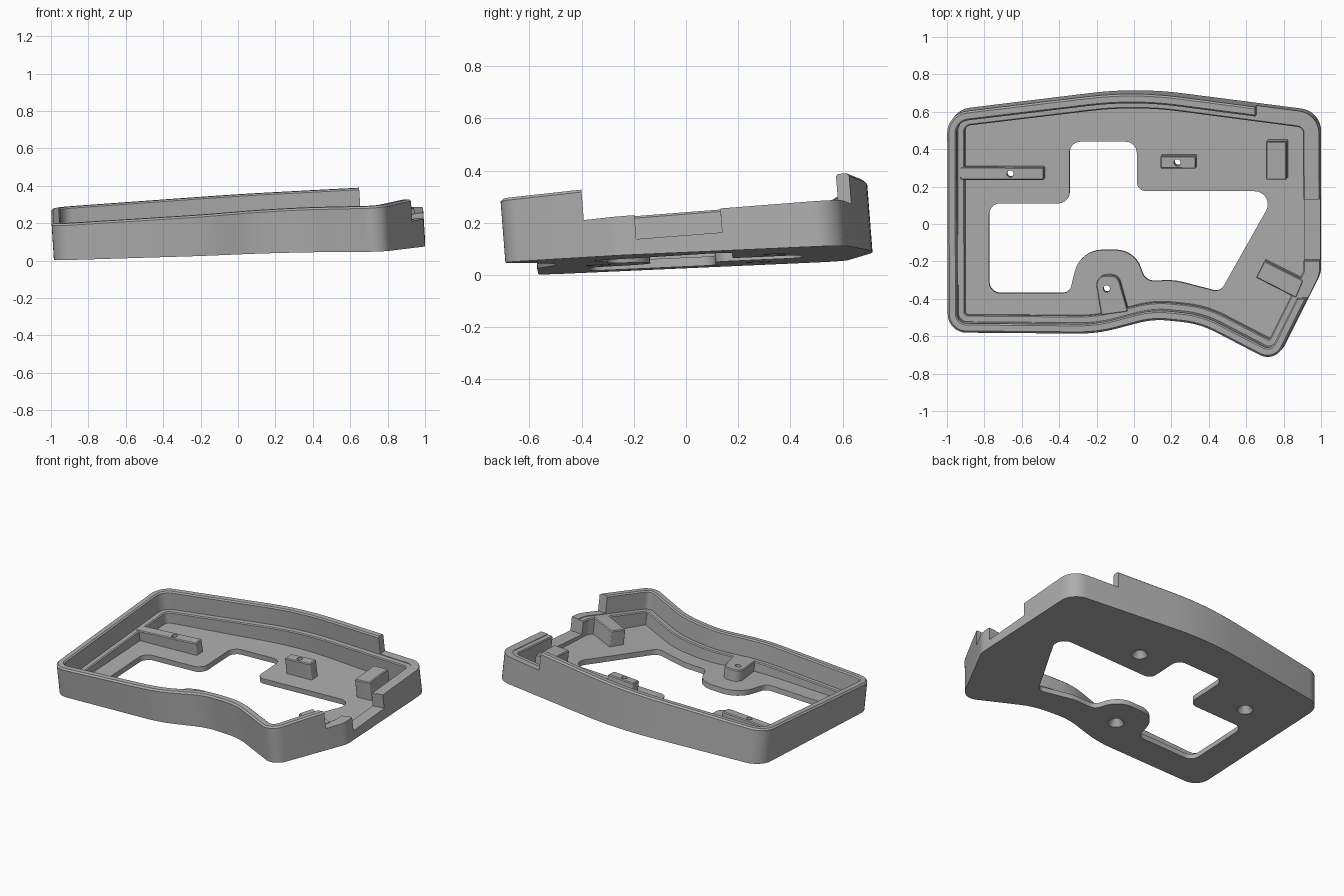
import bpy, bmesh, math
from mathutils import Vector, Matrix

if "Cube" in bpy.data.objects:
    bpy.data.objects.remove(bpy.data.objects["Cube"])

grey = bpy.data.materials.new("mid grey plastic")
grey.use_nodes = True
grey.diffuse_color = (0.42, 0.42, 0.42, 1)
grey.node_tree.nodes["Principled BSDF"].inputs["Base Color"].default_value = (0.42, 0.42, 0.42, 1)

# Everything is modelled in the frame of the rim plane, then tilted
NORMAL = Vector((-0.063, -0.078, 1)).normalized()
TILT = Matrix.Translation((0, 0, 0.301)) @ Vector((0, 0, 1)).rotation_difference(NORMAL).to_matrix().to_4x4()
LEDGE = -0.122
FLOOR = 0.035


def underside(x, y):
    return -(0.2448 + 0.032 * x + 0.033 * y)


def above_base(offset):
    return lambda x, y: underside(x, y) + offset


def outline(corners, inset=0.0, steps=8):
    """Rounded counter-clockwise polygon from (x, y, radius), moved inwards."""
    pts = [Vector(c[:2]) for c in corners]
    n = len(pts)
    moved, radii = [], []
    for i, q in enumerate(pts):
        d1 = (q - pts[i - 1]).normalized()
        d2 = (pts[(i + 1) % n] - q).normalized()
        n1, n2 = Vector((-d1.y, d1.x)), Vector((-d2.y, d2.x))
        moved.append(q + (n1 + n2) * inset / (1 + n1.dot(n2)))
        convex = d1.cross(d2) > 0
        radii.append(max(corners[i][2] + (-inset if convex else inset), 0.004))
    loop = []
    for i, q in enumerate(moved):
        a = (moved[i - 1] - q).normalized()
        b = (moved[(i + 1) % n] - q).normalized()
        half = a.angle(b) / 2
        r = radii[i]
        centre = q + (a + b).normalized() * r / math.sin(half)
        s = q + a * r / math.tan(half) - centre
        e = q + b * r / math.tan(half) - centre
        start = math.atan2(s.y, s.x)
        sweep = math.atan2(s.cross(e), s.dot(e))
        for k in range(steps + 1):
            t = start + sweep * k / steps
            loop.append((centre.x + r * math.cos(t), centre.y + r * math.sin(t)))
    return loop


def loft(name, rings):
    """Closed solid through rings of (loop, height or height rule)."""
    bm = bmesh.new()
    rows = []
    for loop, z in rings:
        rows.append([bm.verts.new((x, y, z(x, y) if callable(z) else z)) for x, y in loop])
    n = len(rows[0])
    for low, high in zip(rows, rows[1:]):
        for i in range(n):
            j = (i + 1) % n
            bm.faces.new((low[i], low[j], high[j], high[i]))
    bm.faces.new(rows[0][::-1])
    bm.faces.new(rows[-1])
    bmesh.ops.recalc_face_normals(bm, faces=bm.faces)
    mesh = bpy.data.meshes.new(name)
    bm.to_mesh(mesh)
    bm.free()
    mesh.materials.append(grey)
    obj = bpy.data.objects.new(name, mesh)
    bpy.context.collection.objects.link(obj)
    return obj


def box_cutter(name, x0, x1, y0, y1, z0, z1):
    loop = [(x0, y0), (x1, y0), (x1, y1), (x0, y1)]
    return loft(name, [(loop, z0), (loop, z1)])


def circle(x, y, r, n=24):
    return [(x + r * math.cos(2 * math.pi * k / n), y + r * math.sin(2 * math.pi * k / n)) for k in range(n)]


def cut(obj, cutters):
    bpy.context.view_layer.objects.active = obj
    for c in cutters:
        mod = obj.modifiers.new("cut", 'BOOLEAN')
        mod.operation = 'DIFFERENCE'
        mod.solver = 'EXACT'
        mod.object = c
        bpy.ops.object.modifier_apply(modifier=mod.name)


# Outer shell with rim, inner ledge and sloped floor
rim = [(-1, -0.585, 0.1), (-0.2, -0.59, 0.8), (0.1, -0.51, 0.45), (0.35, -0.535, 0.5),
       (0.753, -0.744, 0.09), (0.985, -0.28, 0.12), (0.985, 0.585, 0.12),
       (0, 0.712, 2), (-1, 0.59, 0.12)]
profile = [(0, underside), (0, -0.01), (0.01, 0), (0.042, 0), (0.05, -0.008),
           (0.05, LEDGE), (0.08, LEDGE), (0.086, LEDGE - 0.006), (0.086, above_base(FLOOR))]
shell = loft("case_shell", [(outline(rim, inset), z) for inset, z in profile])

# Large opening in the floor
opening = [(-0.775, -0.37, 0.06), (-0.345, -0.37, 0.05), (-0.29, -0.14, 0.15), (0.0, -0.14, 0.14),
           (0.06, -0.305, 0.06), (0.22, -0.303, 0.3), (0.46, -0.365, 0.05), (0.765, 0.175, 0.07),
           (0.015, 0.175, 0.05), (0.015, 0.44, 0.06), (-0.345, 0.44, 0.06), (-0.345, 0.11, 0.06),
           (-0.775, 0.11, 0.06)]
opening = [(x - 0.013, y - 0.016, r) for x, y, r in opening]
opening_loop = outline(opening)
cutters = [loft("opening_cutter", [(opening_loop, -0.5), (opening_loop, -0.1)])]

# Lowered wall at the rear left corner, and the deeper side notch
cutters.append(box_cutter("low_wall_cutter", 0.65, 1.3, -0.4, 1.2, -0.118, 0.2))
cutters.append(box_cutter("side_notch_cutter", 0.86, 1.3, -0.205, 0.125, -0.21, 0.2))

# Countersunk screw holes
screws = []
for x, y in [(-0.67, 0.258), (0.225, 0.32), (-0.155, -0.357)]:
    base = underside(x, y)
    screws.append(loft("screw_cutter", [(circle(x, y, 0.054), base - 0.006),
                                        (circle(x, y, 0.018), base + 0.045),
                                        (circle(x, y, 0.018), 0.1)]))
cut(shell, cutters + screws)

# Mounting bosses and supports standing on the floor
R = 0.006
bosses = {
    "right_screw_rib": [(-0.94, 0.225, R), (-0.49, 0.225, R), (-0.49, 0.293, R), (-0.94, 0.293, R)],
    "rear_screw_block": [(0.135, 0.288, R), (0.325, 0.288, R), (0.325, 0.355, R), (0.135, 0.355, R)],
    "left_support_block": [(0.7, 0.23, R), (0.81, 0.23, R), (0.81, 0.435, R), (0.7, 0.435, R)],
    "left_corner_rib": [(0.645, -0.295, R), (0.86, -0.405, R), (0.9, -0.31, R), (0.69, -0.205, R)],
    "front_screw_tongue": [(-0.185, -0.5, R), (-0.04, -0.48, R), (-0.095, -0.285, 0.052),
                           (-0.22, -0.285, 0.052)],
}
parts = [shell]
for name, corners in bosses.items():
    boss = loft(name, [(outline(corners), above_base(0.02)),
                       (outline(corners), -0.125),
                       (outline(corners, 0.005), -0.119)])
    if "screw" in name:
        cut(boss, screws)
    parts.append(boss)

for c in cutters + screws:
    bpy.data.objects.remove(c)

# Tilt the parts and shade them
bpy.ops.object.select_all(action='DESELECT')
for p in parts:
    p.data.transform(TILT)
    p.select_set(True)
bpy.context.view_layer.objects.active = shell
bpy.ops.object.shade_smooth_by_angle(angle=math.radians(30))
